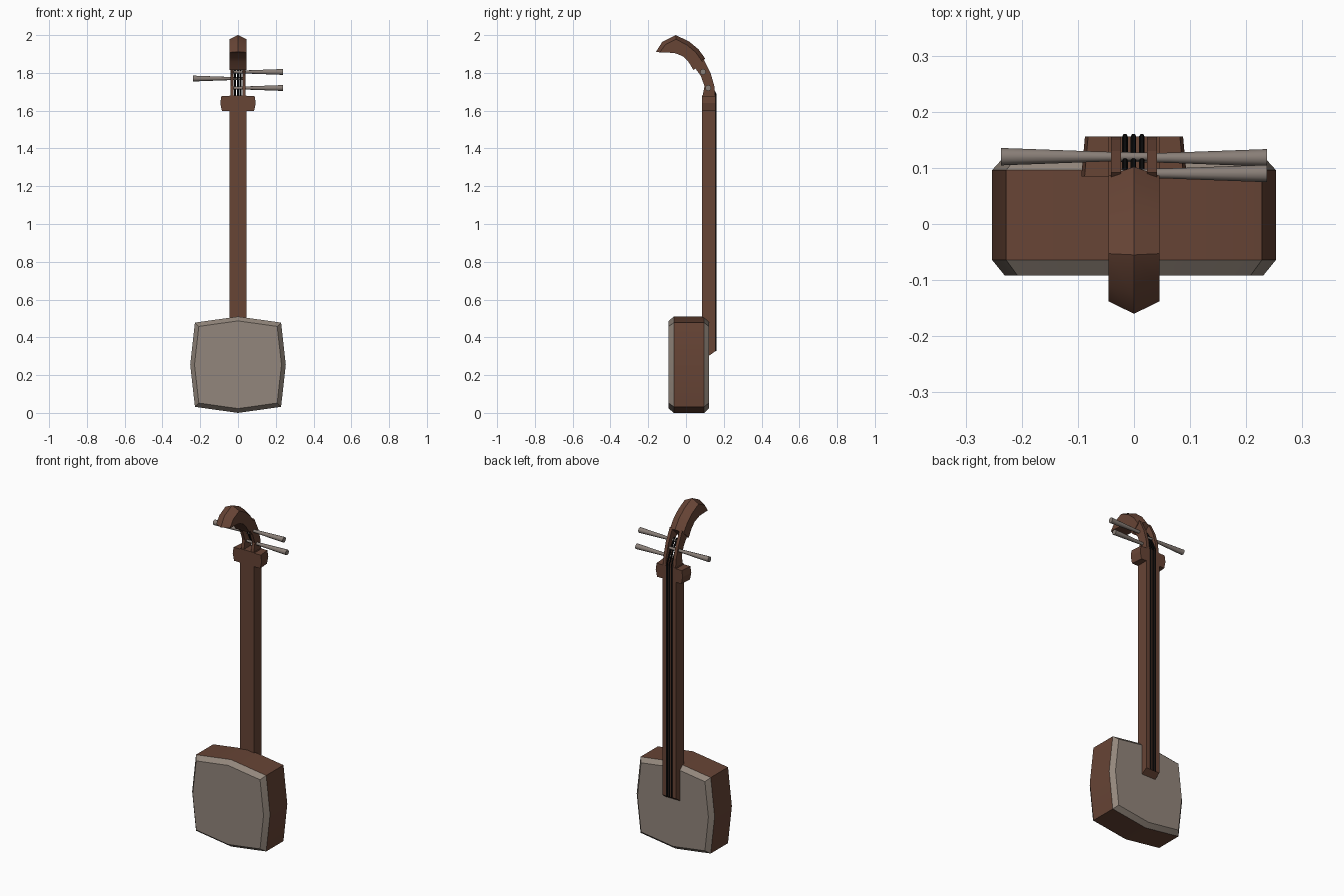
import bpy, bmesh, math
from mathutils import Vector

if "Cube" in bpy.data.objects:
    bpy.data.objects.remove(bpy.data.objects["Cube"])


def material(name, rgb):
    m = bpy.data.materials.new(name)
    m.diffuse_color = (*rgb, 1)
    m.use_nodes = True
    m.node_tree.nodes["Principled BSDF"].inputs["Base Color"].default_value = m.diffuse_color
    return m


WOOD = material("brown wood", (0.135, 0.058, 0.036))
SKIN = material("pale skin", (0.29, 0.24, 0.20))
PEG = material("grey peg", (0.25, 0.21, 0.185))
BLACK = material("black string", (0.004, 0.004, 0.004))


def loft(name, rings, mats, smooth=None):
    """Join rings of equal point count into a capped solid."""
    bm = bmesh.new()
    vs = [[bm.verts.new(p) for p in r] for r in rings]
    n = len(rings[0])
    for a, b in zip(vs, vs[1:]):
        for i in range(n):
            j = (i + 1) % n
            bm.faces.new((a[i], a[j], b[j], b[i]))
    bm.faces.new(vs[0][::-1])
    bm.faces.new(vs[-1])
    bmesh.ops.recalc_face_normals(bm, faces=bm.faces[:])
    me = bpy.data.meshes.new(name)
    bm.to_mesh(me)
    bm.free()
    ob = bpy.data.objects.new(name, me)
    bpy.context.collection.objects.link(ob)
    for m in mats:
        me.materials.append(m)
    if smooth:
        bpy.ops.object.select_all(action='DESELECT')
        ob.select_set(True)
        bpy.context.view_layer.objects.active = ob
        bpy.ops.object.shade_smooth_by_angle(angle=math.radians(smooth))
    return ob


def extrude_x(name, profile, x0, x1, mat, smooth=None):
    """Solid from a (y, z) profile between two x positions."""
    return loft(name, [[(x, y, z) for y, z in profile] for x in (x0, x1)], [mat], smooth)


def tube(name, path, radii, sides, mat):
    """Round bar following a path lying mostly along one direction."""
    path = [Vector(p) for p in path]
    rings = []
    for k, p in enumerate(path):
        d = (path[min(k + 1, len(path) - 1)] - path[max(k - 1, 0)]).normalized()
        u = Vector((0, 0, 1)) if abs(d.x) > 0.7 else Vector((1, 0, 0))
        v = d.cross(u).normalized()
        u = v.cross(d)
        rings.append([p + radii[k] * (u * math.cos(a) + v * math.sin(a))
                      for a in (2 * math.pi * i / sides for i in range(sides))])
    return loft(name, rings, [mat], 40)


# Body: bulging square frame with a skin stretched over front and back
outline = [(-.228, .032), (0, 0), (.228, .032), (.253, .255),
           (.228, .478), (0, .51), (-.228, .478), (-.253, .255)]


def body_ring(y, s):
    return [(x * s, y, .255 + (z - .255) * s) for x, z in outline]


body = loft("body", [body_ring(-.092, .91), body_ring(-.064, 1),
                     body_ring(.096, 1), body_ring(.121, .91)], [WOOD, SKIN], 35)
for f in body.data.polygons:
    f.material_index = int(abs(f.normal.y) > 0.3)

# Neck: long bar with a slanted lower end
extrude_x("neck", [(.085, .30), (.118, .30), (.156, .327), (.156, 1.68), (.085, 1.68)],
          -.045, .045, WOOD)

# Shoulder block at the top of the neck
loft("shoulder_block", [[(s * w * k, y, z) for s, y, k in
                         ((-1, .085, 1), (1, .085, 1), (1, .156, .93), (-1, .156, .93))]
                        for z, w in ((1.598, .085), (1.64, .094), (1.677, .088))], [WOOD])

# Peg box: two curved rails with an open slot between
rail = [(.086, 1.67), (.156, 1.67), (.150, 1.73), (.130, 1.80), (.092, 1.875),
        (.045, 1.83), (.078, 1.785), (.098, 1.73)]
for side, label in ((-1, "left"), (1, "right")):
    extrude_x("peg_box_rail_" + label, rail, side * .023, side * .041, WOOD)

# Head: curved scroll with a ridged outer face, as outer and inner points
sections = [((.102, 1.875), (.040, 1.815)), ((.066, 1.925), (.012, 1.86)),
            ((.015, 1.967), (-.015, 1.887)), ((-.055, 2.0), (-.045, 1.90)),
            ((-.125, 1.965), (-.065, 1.906)), ((-.16, 1.91), (-.072, 1.906))]
rings = []
for o, i in sections:
    o, i = Vector((0, *o)), Vector((0, *i))
    shoulder = o + (i - o).normalized() * .022
    w = Vector((.045, 0, 0))
    rings.append([o, shoulder + w, i + w, i - w, shoulder - w])
loft("head", rings, [WOOD], 30)

# Tuning pegs: tapered, two to the right and one to the left
for k, (s, y, z) in enumerate(((1, .090, 1.805), (-1, .120, 1.77), (1, .118, 1.72))):
    tube(f"tuning_peg_{k + 1}",
         [(-s * .035, y, z), (s * .06, y, z), (s * .237, y, z)],
         [.007, .009, .0155], 12, PEG)

# Strings: along the neck and into the peg box
for k, (x, z) in enumerate(((-.016, 1.82), (-.001, 1.82), (.014, 1.82))):
    tube(f"string_{k + 1}",
         [(x, .156, .327), (x, .156, 1.69), (x, .122, 1.76), (x, .085, z)],
         [.005] * 4, 6, BLACK)
